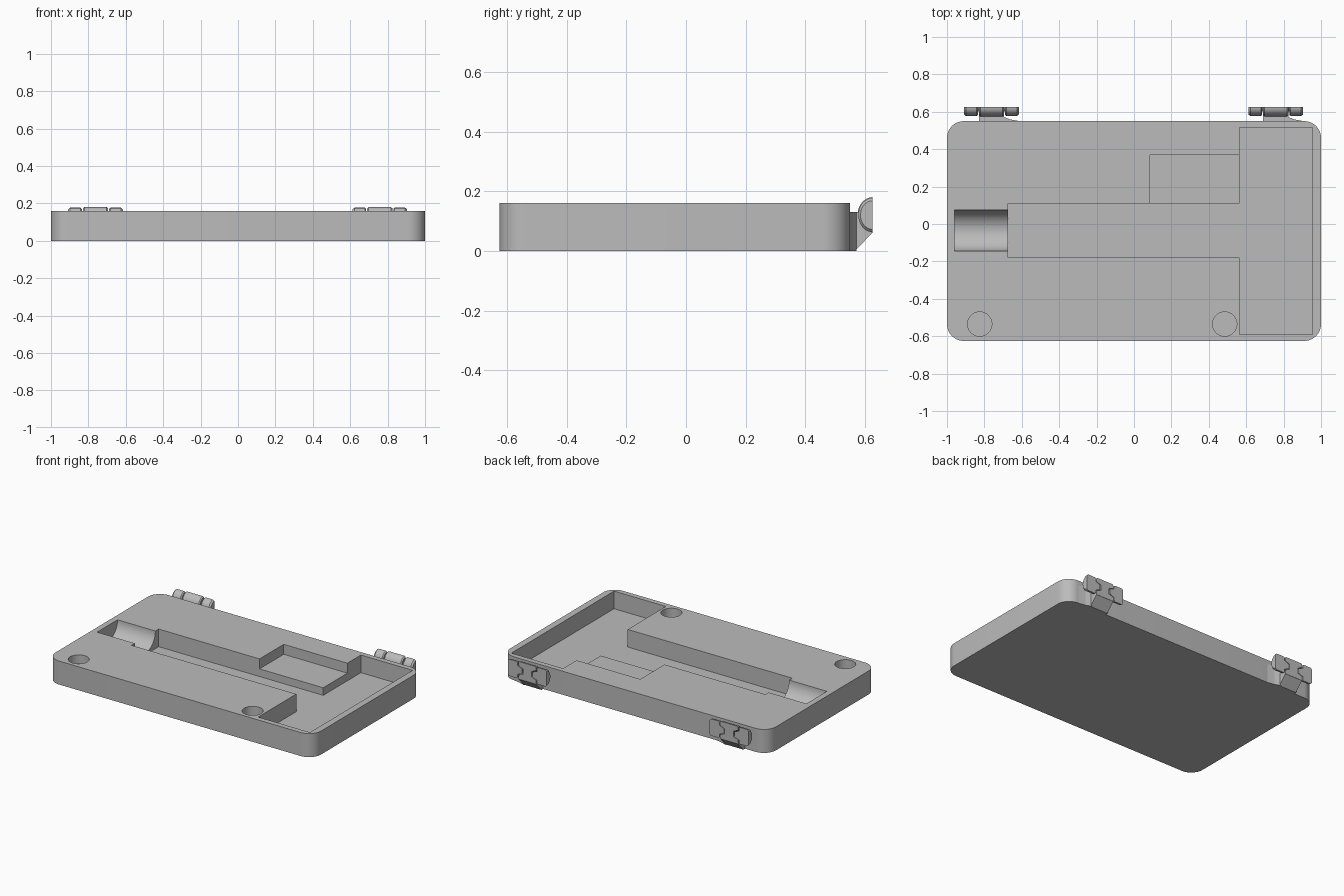
import bpy, bmesh
from math import pi, sin, cos, radians

if "Cube" in bpy.data.objects:
    bpy.data.objects.remove(bpy.data.objects["Cube"])

grey = bpy.data.materials.new("plain_grey")
grey.use_nodes = True
colour = (0.5, 0.5, 0.5, 1)
grey.diffuse_color = colour
grey.node_tree.nodes["Principled BSDF"].inputs["Base Color"].default_value = colour


def finish(name, bm):
    bmesh.ops.remove_doubles(bm, verts=bm.verts, dist=1e-5)
    bmesh.ops.recalc_face_normals(bm, faces=bm.faces)
    mesh = bpy.data.meshes.new(name)
    bm.to_mesh(mesh)
    bm.free()
    mesh.materials.append(grey)
    obj = bpy.data.objects.new(name, mesh)
    bpy.context.collection.objects.link(obj)
    return obj


def prism(name, outline, low, high, along="z"):
    """Extrude an outline: (x, y) along z, or (y, z) along x."""
    bm = bmesh.new()
    place = (lambda a, b, t: (a, b, t)) if along == "z" else (lambda a, b, t: (t, a, b))
    ends = [[bm.verts.new(place(a, b, t)) for a, b in outline] for t in (low, high)]
    bm.faces.new(ends[0])
    bm.faces.new(ends[1])
    n = len(outline)
    for i in range(n):
        j = (i + 1) % n
        bm.faces.new((ends[0][i], ends[0][j], ends[1][j], ends[1][i]))
    return finish(name, bm)


def rect(x0, x1, y0, y1):
    return [(x0, y0), (x1, y0), (x1, y1), (x0, y1)]


def circle(cx, cy, r, n=48):
    return [(cx + r * cos(2 * pi * i / n), cy + r * sin(2 * pi * i / n)) for i in range(n)]


def rounded_rect(x0, x1, y0, y1, r, n=12):
    pts = []
    corners = [(x1 - r, y1 - r), (x0 + r, y1 - r), (x0 + r, y0 + r), (x1 - r, y0 + r)]
    for k, (cx, cy) in enumerate(corners):
        for i in range(n + 1):
            a = (k + i / n) * pi / 2
            pts.append((cx + r * cos(a), cy + r * sin(a)))
    return pts


def smooth(obj):
    bpy.ops.object.select_all(action="DESELECT")
    obj.select_set(True)
    bpy.context.view_layer.objects.active = obj
    bpy.ops.object.shade_smooth_by_angle(angle=radians(30))


def carve(obj, cutter):
    bpy.context.view_layer.objects.active = obj
    mod = obj.modifiers.new("carve", "BOOLEAN")
    mod.operation = "DIFFERENCE"
    mod.solver = "EXACT"
    mod.object = cutter
    bpy.ops.object.modifier_apply(modifier=mod.name)
    bpy.data.objects.remove(cutter)


# Tray body with rounded corners
TOP, BACK, ABOVE = 0.16, 0.55, 0.3
tray = prism("tray", rounded_rect(-1, 1, -0.625, BACK, 0.09), 0, TOP)

# Main recess: long channel opening into a wide bay
recess = [(-0.675, -0.18), (0.565, -0.18), (0.565, -0.59), (0.955, -0.59),
          (0.955, 0.515), (0.565, 0.515), (0.565, 0.11), (-0.675, 0.11)]
carve(tray, prism("recess_cutter", recess, 0.04, ABOVE))

# Shallower shelf beside the channel
carve(tray, prism("shelf_cutter", rect(0.085, 0.6, 0, 0.37), 0.092, ABOVE))

# Half-round cradle at the end of the channel
carve(tray, prism("cradle_cutter", circle(-0.035, TOP, 0.11, 64), -0.96, -0.62, "x"))

# Round sockets along the front
for x in (-0.825, 0.485):
    carve(tray, prism("socket_cutter", circle(x, -0.535, 0.065), 0.1, ABOVE))
smooth(tray)


# Hinges: half-round knuckles with cone pins, cut flat at the back
def knuckle(name, cx, profile, steps=20):
    bm = bmesh.new()
    rings = []
    for s in range(steps + 1):
        a = pi * s / steps
        rings.append([bm.verts.new((cx + x, 0.625 - 0.05 * r * sin(a), 0.12 + 0.06 * r * cos(a)))
                      for x, r in profile])
    for ra, rb in zip(rings, rings[1:]):
        for i in range(len(profile) - 1):
            bm.faces.new((ra[i], ra[i + 1], rb[i + 1], rb[i]))
    bmesh.ops.remove_doubles(bm, verts=bm.verts, dist=1e-5)
    bmesh.ops.holes_fill(bm, edges=[e for e in bm.edges if e.is_boundary])
    smooth(finish(name, bm))


outer = [(-0.146, 0), (-0.146, 0.8), (-0.136, 0.95), (-0.08, 0.95), (-0.073, 0.85),
         (-0.073, 0.5), (-0.04, 0.28), (-0.04, 0)]
half = [(-0.033, 0), (-0.033, 0.3), (-0.067, 0.55), (-0.067, 0.9), (-0.06, 1)]


def flip(profile):
    return [(-x, r) for x, r in reversed(profile)]


for side, cx in (("right", -0.762), ("left", 0.758)):
    knuckle(side + "_hinge_knuckle_a", cx, outer)
    knuckle(side + "_hinge_knuckle_b", cx, flip(outer))
    knuckle(side + "_hinge_centre", cx, half + flip(half))
    # Sloped bracket under the centre knuckle
    bracket = [(0.545, 0), (0.567, 0), (0.624, 0.06), (0.61, 0.1), (0.58, 0.13), (0.545, 0.13)]
    prism(side + "_hinge_bracket", bracket, cx - 0.067, cx + 0.067, "x")
    # Flared gusset blending the bracket into the tray wall
    flare = [(cx + 0.06, 0.545), (cx + 0.15, 0.545), (cx + 0.15, 0.55),
             (cx + 0.1, 0.559), (cx + 0.067, 0.572), (cx + 0.06, 0.572)]
    prism(side + "_hinge_gusset", flare, 0, 0.13)
